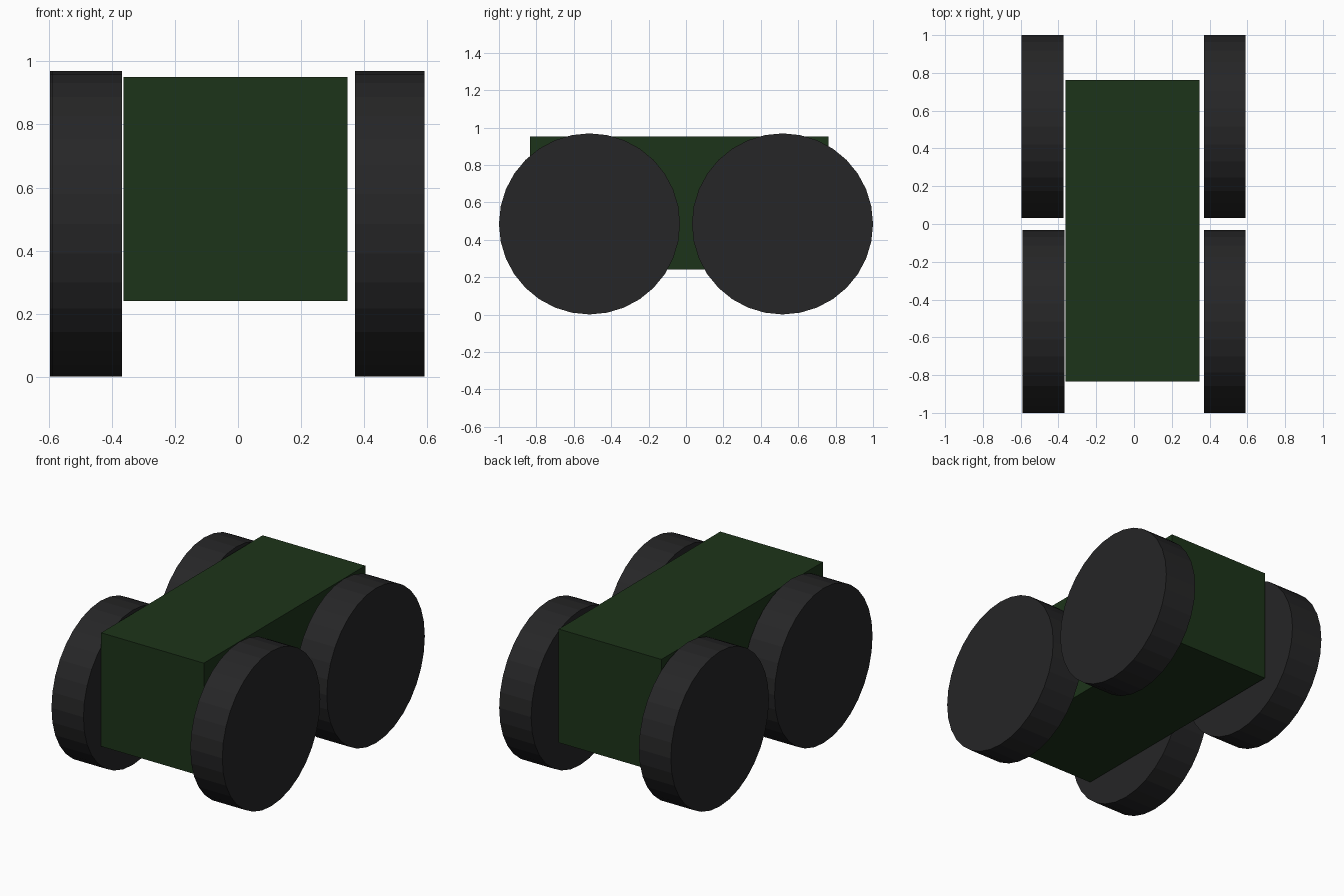
import bpy
from math import pi

if "Cube" in bpy.data.objects:
    bpy.data.objects.remove(bpy.data.objects["Cube"])


def material(name, color):
    mat = bpy.data.materials.new(name)
    mat.diffuse_color = color
    mat.use_nodes = True
    mat.node_tree.nodes["Principled BSDF"].inputs["Base Color"].default_value = mat.diffuse_color
    return mat


green = material("dark_green", (0.012, 0.034, 0.010, 1))
black = material("rubber_black", (0.019, 0.019, 0.020, 1))

# Box body
bpy.ops.mesh.primitive_cube_add(size=1, location=(-0.008, -0.036, 0.596))
body = bpy.context.object
body.name = "body"
body.scale = (0.71, 1.595, 0.71)
body.data.materials.append(green)


# Solid drum wheels, axles along x
def wheel(name, x, y):
    bpy.ops.mesh.primitive_cylinder_add(
        vertices=32, radius=0.484, depth=0.221,
        location=(x, y, 0.485), rotation=(0, pi / 2, 0))
    obj = bpy.context.object
    obj.name = name
    obj.data.materials.append(black)


wheel("front_left_wheel", -0.479, -0.516)
wheel("rear_left_wheel", -0.485, 0.516)
wheel("front_right_wheel", 0.481, -0.516)
wheel("rear_right_wheel", 0.481, 0.516)
